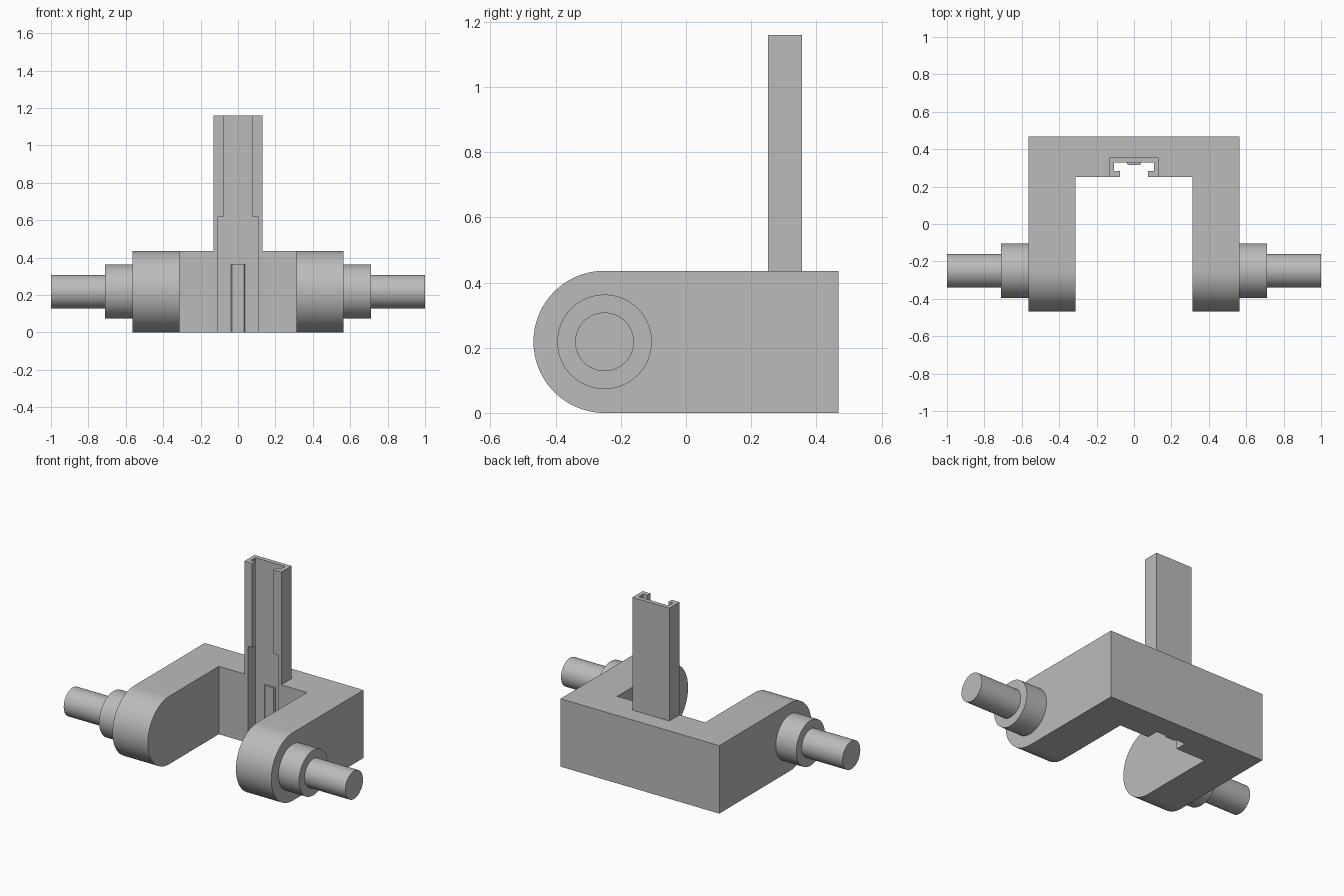
import bpy
import bmesh
from math import pi, sin, cos, radians

old = bpy.data.objects.get("Cube")
if old:
    bpy.data.objects.remove(old, do_unlink=True)

grey = bpy.data.materials.new("plain grey")
grey.use_nodes = True
COLOUR = (0.5, 0.5, 0.5, 1)
grey.diffuse_color = COLOUR
grey.node_tree.nodes["Principled BSDF"].inputs["Base Color"].default_value = COLOUR

# Shared dimensions
HEIGHT = 0.436
RADIUS = HEIGHT / 2
BACK = 0.468
AXLE_Y = RADIUS - BACK
WALL_Y = 0.252
POST_TOP = 1.16


def prism(name, points, direction):
    """Extrude a closed planar outline along a vector."""
    bm = bmesh.new()
    face = bm.faces.new([bm.verts.new(p) for p in points])
    new = bmesh.ops.extrude_face_region(bm, geom=[face])["geom"]
    moved = [v for v in new if isinstance(v, bmesh.types.BMVert)]
    bmesh.ops.translate(bm, verts=moved, vec=direction)
    bmesh.ops.recalc_face_normals(bm, faces=bm.faces)
    mesh = bpy.data.meshes.new(name)
    bm.to_mesh(mesh)
    bm.free()
    mesh.materials.append(grey)
    obj = bpy.data.objects.new(name, mesh)
    bpy.context.collection.objects.link(obj)
    return obj


def block(name, half_x, y0, y1, z0, z1):
    """Box centred on x = 0."""
    outline = [(-half_x, y0, z0), (half_x, y0, z0), (half_x, y1, z0), (-half_x, y1, z0)]
    return prism(name, outline, (0, 0, z1 - z0))


def select(obj):
    bpy.ops.object.select_all(action="DESELECT")
    obj.select_set(True)
    bpy.context.view_layer.objects.active = obj


def combine(obj, other, operation):
    """Apply a boolean and discard the second shape."""
    select(obj)
    mod = obj.modifiers.new("boolean", "BOOLEAN")
    mod.operation = operation
    mod.solver = "EXACT"
    mod.object = other
    bpy.ops.object.modifier_apply(modifier=mod.name)
    bpy.data.objects.remove(other, do_unlink=True)


def smooth(obj):
    select(obj)
    bpy.ops.object.shade_smooth_by_angle(angle=radians(30))


# Yoke: rounded side profile swept across the width, then opened at the front
STEPS = 48
arc = [(pi / 2 + pi * i / STEPS) for i in range(STEPS + 1)]
profile = [(-0.564, AXLE_Y + RADIUS * cos(a), RADIUS + RADIUS * sin(a)) for a in arc]
profile += [(-0.564, BACK, 0), (-0.564, BACK, HEIGHT)]
yoke = prism("yoke_and_post", profile, (1.128, 0, 0))
combine(yoke, block("opening", 0.313, -1, WALL_Y, -1, 1), "DIFFERENCE")

# Upright channel post, flush with the inner wall of the yoke
combine(yoke, block("post", 0.131, WALL_Y, 0.356, 0.1, POST_TOP), "UNION")
combine(yoke, block("channel", 0.106, 0.284, 0.328, -1, 2), "DIFFERENCE")
combine(yoke, block("lip_gap", 0.076, 0.1, 0.3, -1, 2), "DIFFERENCE")
combine(yoke, block("wide_gap", 0.106, 0.1, 0.3, -1, 0.62), "DIFFERENCE")
smooth(yoke)

# Small bevelled rib on the back wall of the channel
rib_outline = [(-0.038, 0.329, 0), (-0.038, 0.323, 0), (-0.031, 0.316, 0),
               (0.031, 0.316, 0), (0.038, 0.323, 0), (0.038, 0.329, 0)]
prism("channel_rib", rib_outline, (0, 0, 0.365))

# Stepped trunnions on both arms
for side, label in ((1, "left"), (-1, "right")):
    for part, radius, x0, x1 in (("collar", 0.145, 0.56, 0.71), ("pin", 0.09, 0.705, 1.0)):
        ring = [(side * x0, AXLE_Y + radius * cos(2 * pi * i / 64),
                 RADIUS + radius * sin(2 * pi * i / 64)) for i in range(64)]
        smooth(prism(f"{label}_{part}", ring, (side * (x1 - x0), 0, 0)))
